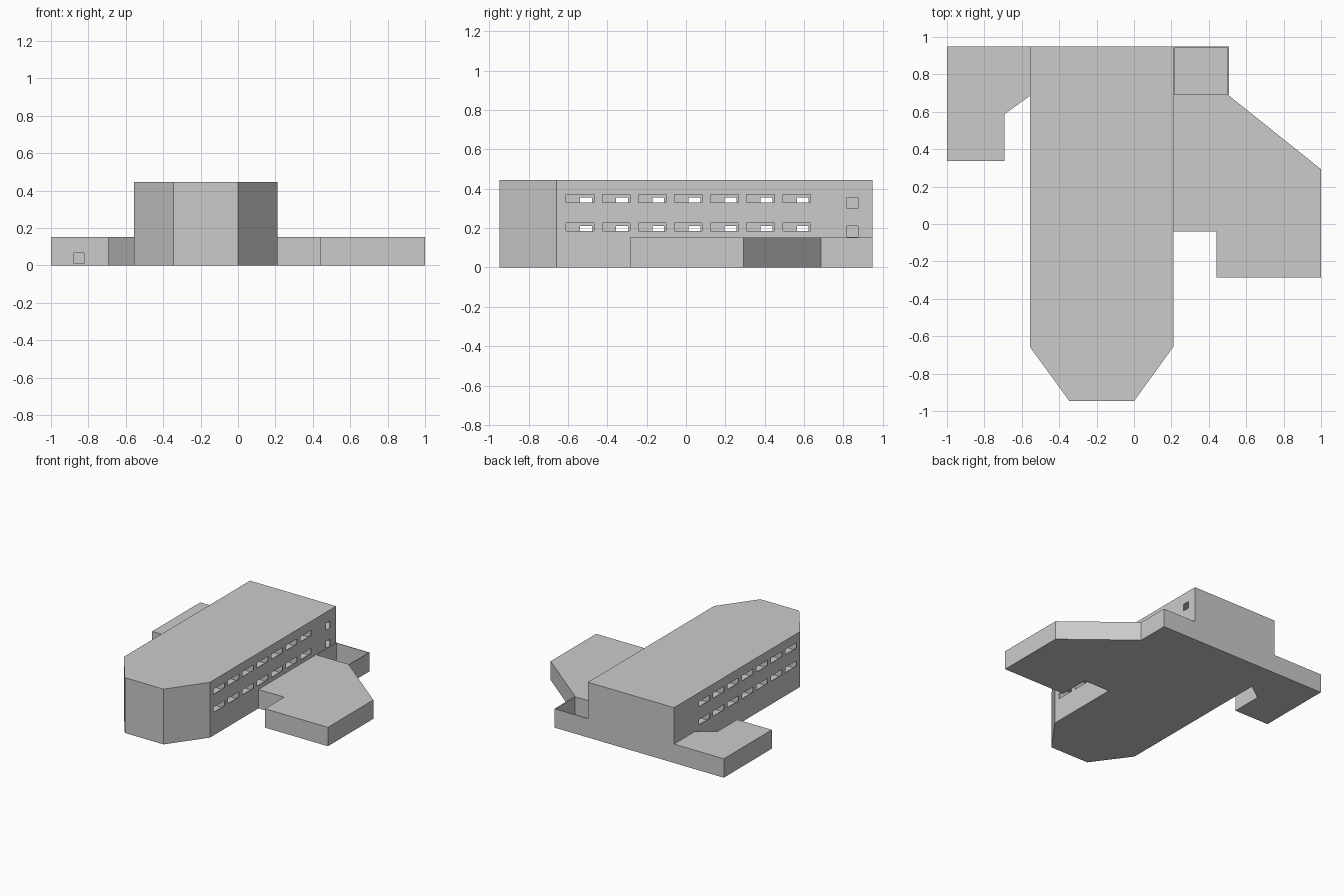
import bpy, bmesh
from mathutils import Vector, geometry

if "Cube" in bpy.data.objects:
    bpy.data.objects.remove(bpy.data.objects["Cube"])

WALL, SLAB, LEVEL = 0.006, 0.01, 0.145
LOW, HIGH = 0.152, 0.445


def add_prism(bm, pts, z0, z1):
    lo = [bm.verts.new((x, y, z0)) for x, y in pts]
    hi = [bm.verts.new((x, y, z1)) for x, y in pts]
    n = len(pts)
    bm.faces.new(lo[::-1])
    bm.faces.new(hi)
    for i in range(n):
        j = (i + 1) % n
        bm.faces.new((lo[i], lo[j], hi[j], hi[i]))


def rect(x0, x1, y0, y1):
    return [(x0, y0), (x1, y0), (x1, y1), (x0, y1)]


def make(name, prisms):
    bm = bmesh.new()
    for p in prisms:
        add_prism(bm, *p)
    me = bpy.data.meshes.new(name)
    bm.to_mesh(me)
    bm.free()
    ob = bpy.data.objects.new(name, me)
    bpy.context.collection.objects.link(ob)
    return ob


def cut(ob, prisms):
    cutter = make("cutter", prisms)
    cutter.hide_render = True
    m = ob.modifiers.new("cut", 'BOOLEAN')
    m.operation, m.solver, m.object = 'DIFFERENCE', 'EXACT', cutter
    bpy.context.view_layer.objects.active = ob
    bpy.ops.object.modifier_apply(modifier=m.name)
    bpy.data.objects.remove(cutter)


def inset(pts, d):
    """Move every edge of a counter-clockwise outline inward by d."""
    v = [Vector(p) for p in pts]
    lines = []
    for i in range(len(v)):
        a, b = v[i - 1], v[i]
        t = (b - a).normalized()
        off = Vector((-t.y, t.x)) * d
        lines.append((a + off, b + off))
    out = []
    for i in range(len(v)):
        l0, l1 = lines[i], lines[(i + 1) % len(v)]
        d0, d1 = l0[1] - l0[0], l1[1] - l1[0]
        s = (l1[0] - l0[0]).cross(d1) / d0.cross(d1)
        out.append(tuple(l0[0] + d0 * s))
    return out


# Outlines, counter-clockwise
main = [(-0.345, -0.947), (0, -0.947), (0.21, -0.657), (0.21, 0.948),
        (-0.557, 0.948), (-0.557, -0.657)]
left = [(-1, 0.337), (-0.692, 0.337), (-0.692, 0.587), (-0.557, 0.685),
        (-0.557, 0.948), (-1, 0.948)]
right = [(0.21, -0.04), (0.44, -0.04), (0.44, -0.285), (1, -0.285),
         (1, 0.293), (0.507, 0.687), (0.21, 0.687)]
yard = rect(0.21, 0.507, 0.687, 0.948)

floors = [SLAB + LEVEL * i for i in range(3)]
starts = [-0.609 + 0.1835 * i for i in range(7)]

# Main block: hollow storeys, then windows on both sides and doors on the right
block = make("main_block", [(main, 0, HIGH)])
cut(block, [(inset(main, WALL), z, z + LEVEL - SLAB) for z in floors])
holes = []
for z in floors[1:]:
    for x in (-0.557, 0.21):
        holes += [(rect(x - 0.02, x + 0.02, y, y + 0.141), z + 0.03, z + 0.072)
                  for y in starts]
    holes.append((rect(0.19, 0.23, 0.817, 0.873), z + 0.001, z + 0.056))
cut(block, holes)

# Corridor walls with a door per room, and walls between rooms
for side, x, xo in (("left", -0.26, -0.552), ("right", -0.087, 0.205)):
    for n, z in enumerate(floors[1:], 1):
        top = z + LEVEL - SLAB
        wall = make(f"corridor_wall_{side}_{n}",
                    [(rect(x - 0.003, x + 0.003, -0.65, 0.665), z, top)])
        cut(wall, [(rect(x - 0.02, x + 0.02, y + 0.071, y + 0.131),
                    z - 0.01, z + 0.056) for y in starts])
        a, b = sorted((x, xo))
        make(f"room_walls_{side}_{n}",
             [(rect(a, b, y - 0.024, y - 0.018), z, top)
              for y in starts + [starts[-1] + 0.1835]])

# Low wings
for name, pts in (("left_wing", left), ("right_wing", right)):
    wing = make(name, [(pts, 0, LOW)])
    cut(wing, [(inset(pts, WALL), SLAB, LOW - SLAB)])
    if name == "left_wing":
        cut(wing, [(rect(-0.877, -0.823, 0.32, 0.36), SLAB + 0.001, 0.066)])

# Open walled yard at the back right
court = make("walled_yard", [(yard, 0, LOW)])
cut(court, [(inset(yard, WALL), SLAB, LOW + 0.1)])
